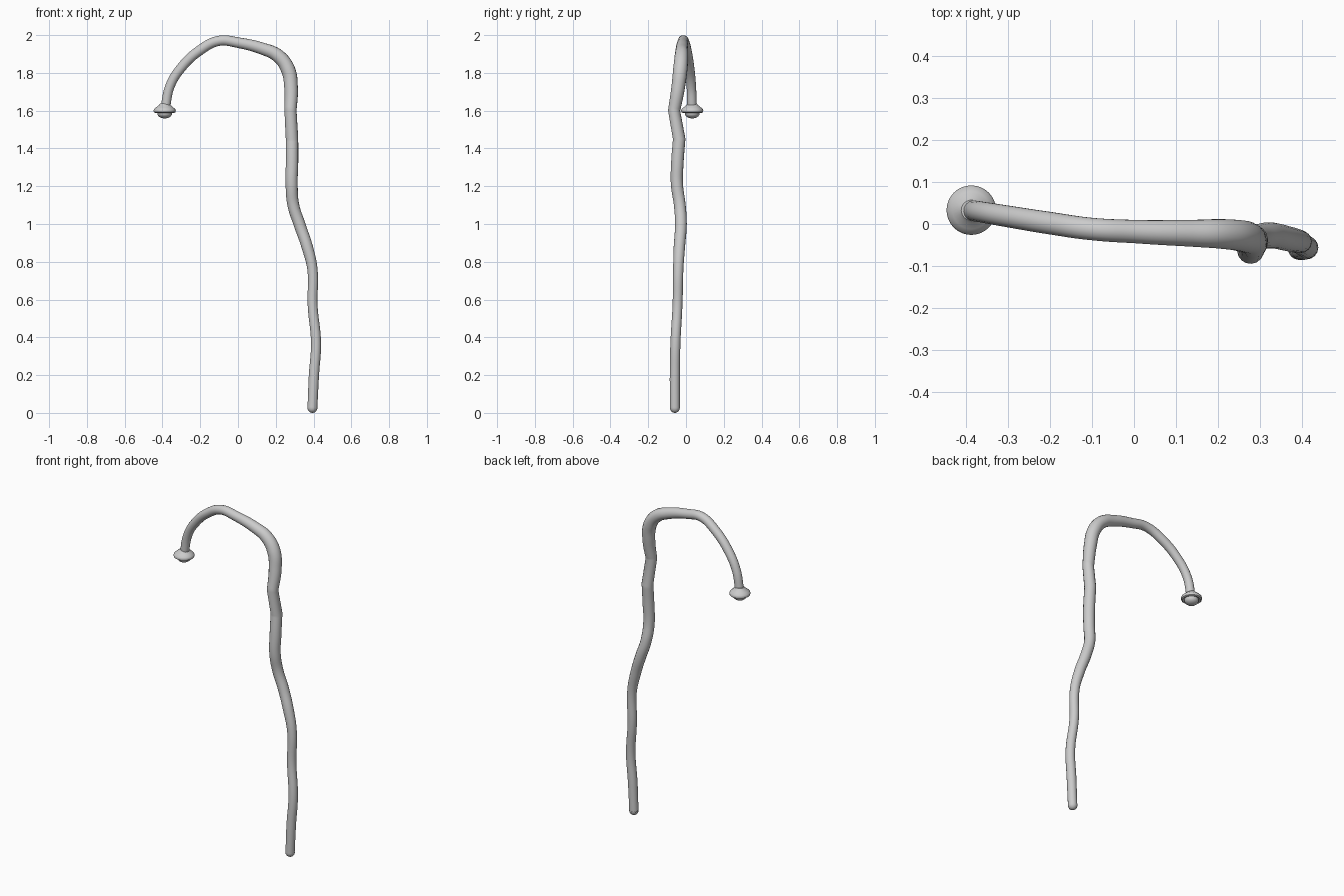
import bpy, bmesh, math

if "Cube" in bpy.data.objects:
    bpy.data.objects.remove(bpy.data.objects["Cube"])

# Gnarled shaft and crook: x, y, z, radius, sharp kink?
path = [
    (0.394, -0.059, 0.028, 0.026, 0), (0.402, -0.059, 0.20, 0.027, 0),
    (0.413, -0.056, 0.37, 0.0265, 0), (0.395, -0.045, 0.57, 0.026, 0),
    (0.394, -0.041, 0.76, 0.027, 0), (0.366, -0.035, 0.88, 0.030, 0),
    (0.325, -0.027, 1.00, 0.031, 0), (0.293, -0.033, 1.10, 0.031, 0),
    (0.284, -0.048, 1.21, 0.032, 0), (0.286, -0.046, 1.32, 0.033, 0),
    (0.286, -0.036, 1.45, 0.033, 1), (0.278, -0.063, 1.60, 0.032, 1),
    (0.281, -0.042, 1.72, 0.036, 0), (0.264, -0.030, 1.82, 0.038, 0),
    (0.212, -0.024, 1.89, 0.036, 0), (0.13, -0.022, 1.928, 0.032, 0),
    (0.0, -0.018, 1.96, 0.028, 0), (-0.10, -0.012, 1.970, 0.027, 0),
    (-0.20, 0.002, 1.921, 0.027, 0), (-0.30, 0.018, 1.828, 0.026, 0),
    (-0.36, 0.028, 1.73, 0.025, 0), (-0.386, 0.032, 1.61, 0.025, 0),
]
curve = bpy.data.curves.new("shaft", 'CURVE')
curve.dimensions = '3D'
curve.bevel_depth = 1.0
curve.bevel_resolution = 6
curve.resolution_u = 8
curve.use_fill_caps = True
spline = curve.splines.new('BEZIER')
spline.bezier_points.add(len(path) - 1)
for p, (x, y, z, r, kink) in zip(spline.bezier_points, path):
    p.co = (x, y, z)
    p.radius = r
    p.handle_left_type = p.handle_right_type = 'VECTOR' if kink else 'AUTO'
shaft = bpy.data.objects.new("shaft", curve)
bpy.context.collection.objects.link(shaft)


def lathe(name, profile, loc, n=32):
    """Spin a (radius, z) profile about the vertical axis."""
    bm = bmesh.new()
    vs = [bm.verts.new((r, 0, z)) for r, z in profile]
    edges = [bm.edges.new(e) for e in zip(vs, vs[1:])]
    bmesh.ops.spin(bm, geom=vs + edges, cent=(0, 0, 0), axis=(0, 0, 1),
                   angle=2 * math.pi, steps=n, use_duplicate=False)
    bmesh.ops.remove_doubles(bm, verts=bm.verts, dist=1e-5)
    bmesh.ops.recalc_face_normals(bm, faces=bm.faces)
    me = bpy.data.meshes.new(name)
    bm.to_mesh(me)
    bm.free()
    ob = bpy.data.objects.new(name, me)
    ob.location = loc
    bpy.context.collection.objects.link(ob)
    bpy.ops.object.select_all(action='DESELECT')
    ob.select_set(True)
    bpy.context.view_layer.objects.active = ob
    bpy.ops.object.shade_smooth_by_angle(angle=math.radians(40))
    return ob


# Rounded foot
lathe("foot", [(0.0265 * math.sin(t * math.pi / 16), 0.028 - 0.028 * math.cos(t * math.pi / 16))
               for t in range(9)], (0.394, -0.059, 0))

# Flared collar with a recessed underside and a small button at the crook's tip
tip = (-0.388, 0.033, 0)
lathe("tip_collar", [(0, 1.638), (0.024, 1.638), (0.031, 1.629), (0.045, 1.618), (0.056, 1.608),
                     (0.059, 1.600), (0.057, 1.592), (0.050, 1.588),
                     (0.043, 1.592), (0, 1.594)], tip)
lathe("tip_button", [(0.040, 1.598)] +
      [(0.039 * math.cos(t * math.pi / 16), 1.585 - 0.026 * math.sin(t * math.pi / 16))
       for t in range(9)], tip)
